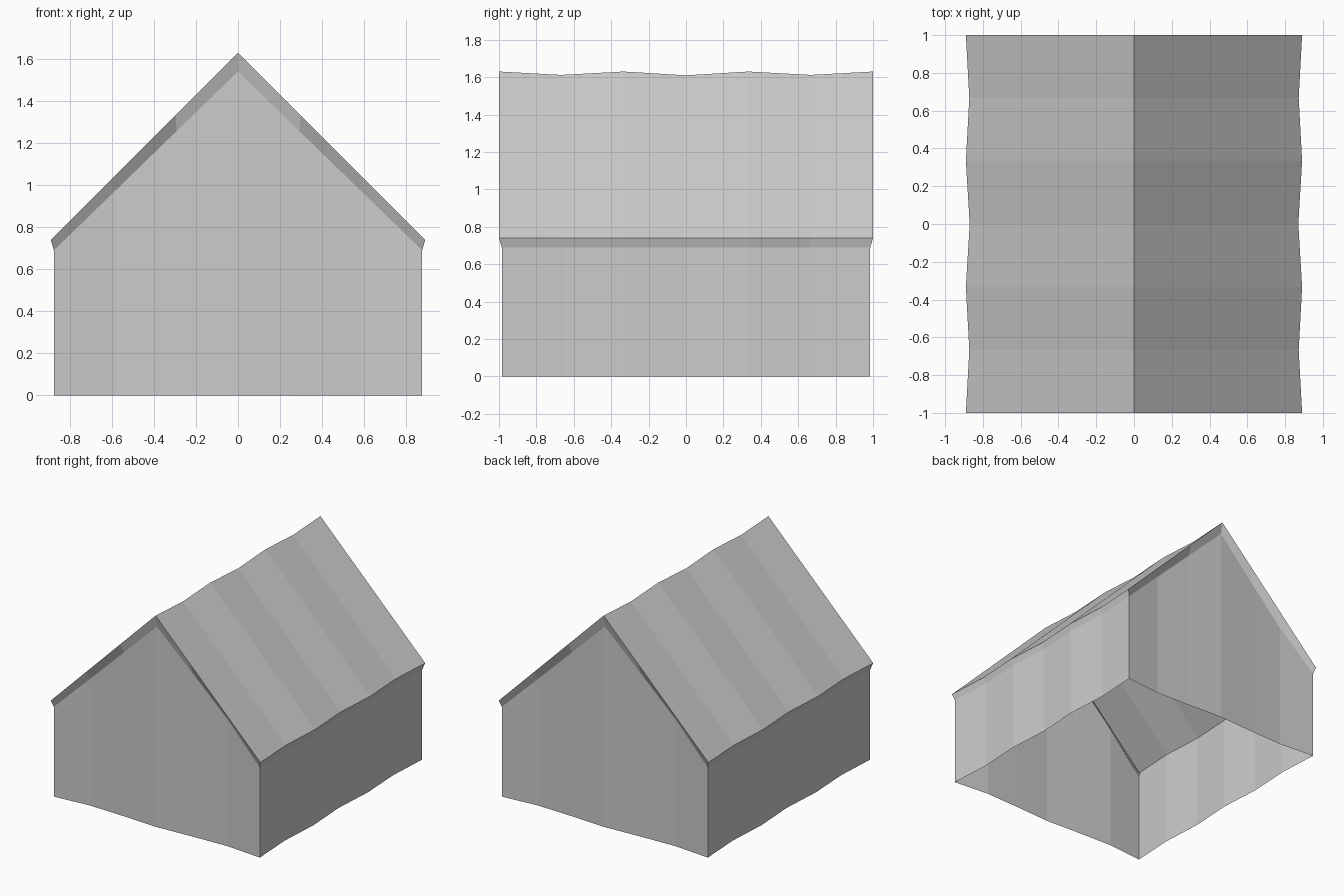
import bpy

if "Cube" in bpy.data.objects:
    bpy.data.objects.remove(bpy.data.objects["Cube"])


def add_mesh(name, verts, faces):
    mesh = bpy.data.meshes.new(name)
    mesh.from_pydata(verts, [], faces)
    obj = bpy.data.objects.new(name, mesh)
    bpy.context.collection.objects.link(obj)
    return obj


def strip_faces(n, start=0):
    # quads between consecutive rows of n points
    return [(start + i, start + i + 1, start + n + i + 1, start + n + i) for i in range(n - 1)]


N = 6
T = [i / 3 - 1 for i in range(N + 1)]          # stations from -1 to 1
DIP = [0, 0.018, 0, 0.02, 0, 0.018, 0]         # hand-hewn waviness of roof and side walls
GABLE_DIP = [0, 0.025, 0.015, 0, 0.015, 0.025, 0]
WX, WY, WZ = 0.875, 0.985, 0.69                # wall corner
EX, EZ, TOP = 0.89, 0.74, 1.63                 # eave and ridge

# Roof: two slopes meeting at a wavy ridge
left = [(-EX + d, t, EZ) for t, d in zip(T, DIP)]
ridge = [(0, t, TOP - d) for t, d in zip(T, DIP)]
right = [(EX - d, t, EZ) for t, d in zip(T, DIP)]
n = N + 1
add_mesh("roof", right + ridge + left, strip_faces(n) + strip_faces(n, n))

# Side walls with a flared strip under the eave
for name, s in (("right_wall", 1), ("left_wall", -1)):
    wall = [(s * (WX - d), t * WY) for t, d in zip(T, DIP)]
    verts = [(x, y, 0) for x, y in wall] + [(x, y, WZ) for x, y in wall]
    verts += [(s * (EX - d), t, EZ) for t, d in zip(T, DIP)]
    faces = strip_faces(n) + strip_faces(n, n)
    add_mesh(name, verts, faces if s > 0 else [f[::-1] for f in faces])

# Gable walls, flared out to the roof edge
for name, s in (("front_gable", -1), ("back_gable", 1)):
    wall = [(t * WX, s * (WY - d)) for t, d in zip(T, GABLE_DIP)]
    verts = [(x, y, 0) for x, y in wall]
    verts += [(x, y, WZ) for x, y in wall]
    verts += [(x, y, WZ + (1.54 - WZ) * (1 - abs(t))) for (x, y), t in zip(wall, T)]
    verts += [(t * EX, s, EZ + (TOP - EZ) * (1 - abs(t))) for t in T]
    faces = strip_faces(n) + strip_faces(n, 2 * n)
    up = strip_faces(n, n)
    up[0] = (n, n + 1, 2 * n + 1)
    up[-1] = (2 * n - 2, 2 * n - 1, 3 * n - 2)
    faces += up
    add_mesh(name, verts, faces if s < 0 else [f[::-1] for f in faces])
